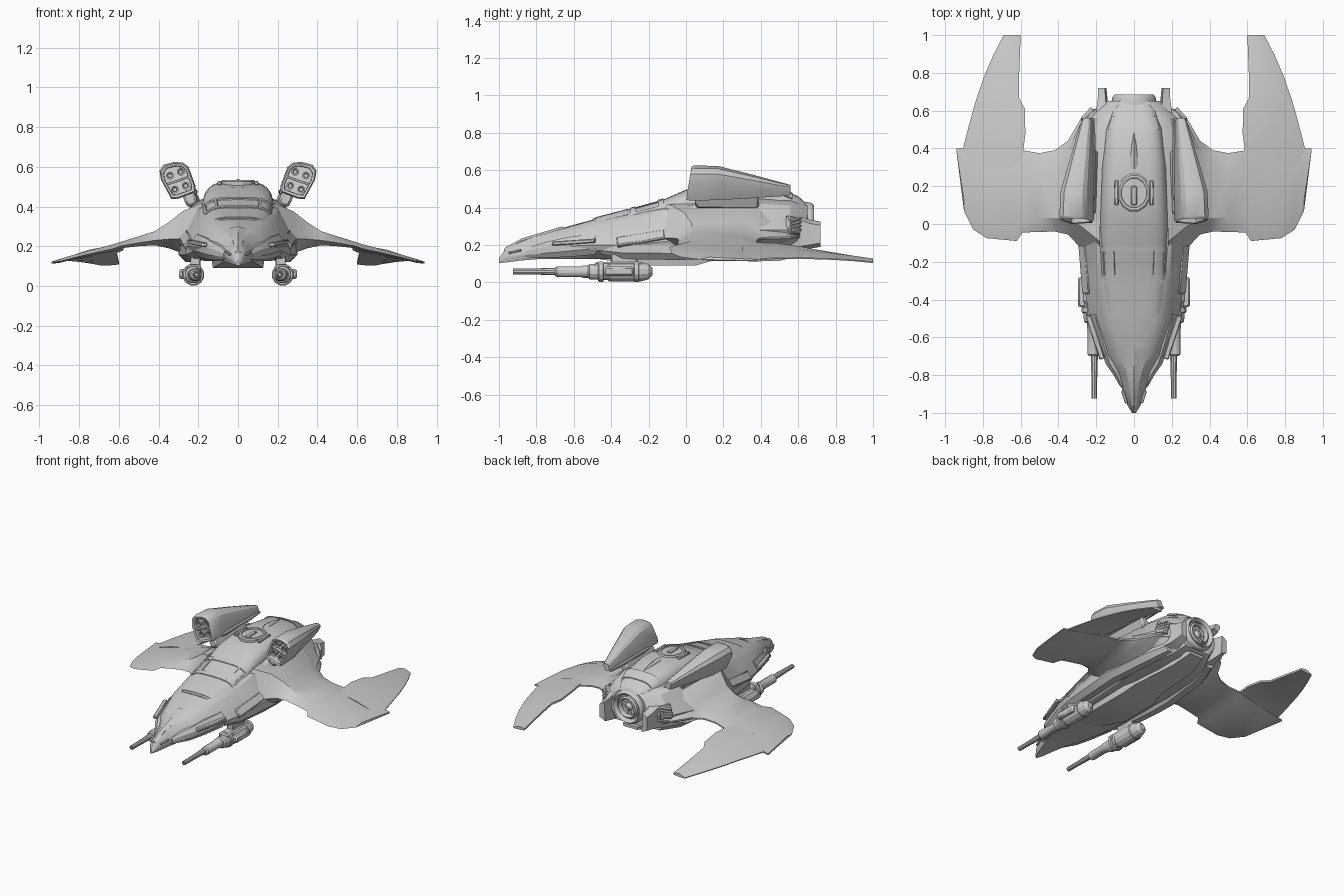
import bpy, bmesh
from math import sin, cos, pi, radians
from mathutils import Matrix


def finish(name, bm, mirror=False, bevel=0, angle=28):
    bmesh.ops.recalc_face_normals(bm, faces=bm.faces)
    me = bpy.data.meshes.new(name)
    bm.to_mesh(me)
    bm.free()
    ob = bpy.data.objects.new(name, me)
    bpy.context.collection.objects.link(ob)
    if bevel:
        m = ob.modifiers.new("bevel", 'BEVEL')
        m.width, m.segments = bevel, 1
    if mirror:
        ob.modifiers.new("mirror", 'MIRROR')
    bpy.ops.object.select_all(action='DESELECT')
    ob.select_set(True)
    bpy.context.view_layer.objects.active = ob
    bpy.ops.object.shade_smooth_by_angle(angle=radians(angle))
    return ob


def loft(name, rings, mirror=False, angle=28):
    """Skin closed rings of 3D points and cap both ends."""
    bm = bmesh.new()
    vs = [[bm.verts.new(p) for p in r] for r in rings]
    n = len(vs[0])
    for a, b in zip(vs, vs[1:]):
        for i in range(n):
            bm.faces.new((a[i], a[(i + 1) % n], b[(i + 1) % n], b[i]))
    bm.faces.new(vs[0])
    bm.faces.new(vs[-1])
    return finish(name, bm, mirror, angle=angle)


def ell(x, y, z, rx, rz, n=16):
    return [(x + rx * cos(2 * pi * (i + .5) / n), y, z + rz * sin(2 * pi * (i + .5) / n)) for i in range(n)]


def tube(name, x, z, stations, n=16, mirror=False):
    return loft(name, [ell(x, y, z, r, r, n) for y, r in stations], mirror)


def box(name, c, size, rot=(0, 0, 0), mirror=False, bevel=.005):
    bm = bmesh.new()
    m = Matrix.Translation(c)
    for ang, ax in zip(rot, 'XYZ'):
        m = m @ Matrix.Rotation(radians(ang), 4, ax)
    bmesh.ops.create_cube(bm, size=1, matrix=m @ Matrix.Diagonal((*size, 1)))
    return finish(name, bm, mirror, bevel)


def sym(half, y):
    """Close a half outline (top centre to bottom centre) about x = 0."""
    return [(x, y, z) for x, z in half] + [(-x, y, z) for x, z in half[-2:0:-1]]


# Main hull: y, top z, deck half width, shoulder x z, widest x z, belly x z
hull = [(-1.0, .125, .004, .008, .115, .010, .110, .006, .102),
        (-.96, .188, .012, .028, .165, .035, .14, .025, .107),
        (-.88, .225, .020, .045, .195, .060, .15, .05, .117),
        (-.78, .255, .040, .075, .22, .105, .17, .08, .125),
        (-.70, .28, .070, .115, .25, .160, .19, .11, .125),
        (-.50, .335, .120, .170, .30, .235, .20, .15, .125),
        (-.30, .38, .140, .190, .34, .270, .20, .17, .125),
        (-.10, .41, .150, .200, .39, .295, .22, .18, .13),
        (.10, .44, .160, .220, .42, .335, .29, .19, .135),
        (.40, .45, .160, .220, .42, .345, .28, .18, .135),
        (.56, .44, .130, .190, .41, .270, .28, .14, .15),
        (.65, .415, .080, .115, .38, .150, .29, .10, .19)]
loft("hull", [sym([(0, zt), (wt, zt - .004), (ws, zs), (wm, zm), (wm * .95, zm * .65 + zb * .35), (wb, zb), (0, zb)], y)
              for y, zt, wt, ws, zs, wm, zm, wb, zb in hull])

# Belly keel and lower flank nacelles
loft("belly_keel", [sym([(0, .17), (w, .17), (w * .9, z), (0, z)], y) for y, w, z in
                    [(-.5, .07, .13), (-.25, .14, .09), (.05, .14, .09), (.14, .12, .115), (.5, .09, .115), (.64, .06, .15)]])
loft("flank_nacelle", [ell(x, y, z, rx, rz, 8) for y, x, z, rx, rz in
                       [(-.46, .2, .185, .03, .035), (-.34, .215, .18, .055, .06), (-.06, .235, .18, .06, .065),
                        (.08, .24, .185, .065, .068), (.40, .21, .19, .065, .068), (.57, .17, .2, .04, .05)]], True)

# Dorsal spine: y, half width, base z, top z
spine = [(-.50, .14, .28, .34), (-.30, .165, .32, .392), (-.12, .175, .35, .443), (0, .18, .38, .495),
         (.15, .175, .39, .522), (.30, .17, .39, .527), (.50, .15, .38, .505), (.60, .12, .36, .46), (.66, .09, .33, .405)]


def spine_pt(y, t, lift=0):
    """Point on the spine arc; t runs from 0 (right) to 1 (left)."""
    for a, b in zip(spine, spine[1:]):
        if y <= b[0]:
            break
    k = (y - a[0]) / (b[0] - a[0])
    w, zl, zt = (a[i] + (b[i] - a[i]) * k for i in (1, 2, 3))
    c, s = cos(pi * t), sin(pi * t)
    x = abs(c) ** .6 * (1 if c > 0 else -1) * (w + lift)
    return (x, y, zl + (zt - zl + lift) * max(s, 0) ** .6)


def patch(name, ys, t0, t1, lift=.006, n=10, mirror=False):
    ts = [t0 + (t1 - t0) * i / n for i in range(n + 1)]
    loft(name, [[spine_pt(y, t, lift) for t in ts] + [spine_pt(y, t, -.01) for t in ts[::-1]] for y in ys], mirror)


patch("dorsal_spine", [r[0] for r in spine], 0, 1, 0, 18)

# Windscreen frame, canopy panel and deck plates
patch("windscreen_lower_frame", (-.30, -.27), .06, .94)
patch("windscreen_upper_frame", (-.15, -.12), .06, .94)
patch("windscreen_side_frame", (-.28, -.13), .06, .16, n=4, mirror=True)
patch("windscreen_divider", (-.28, -.13), .33, .36, n=2, mirror=True)
patch("canopy_plate", (-.485, -.31), .14, .86, .004)
patch("rear_deck_plate", (.50, .57), .2, .8, .006)


# Roof hatch and trailing antenna fairing
def flat_ring(r, z):
    return [(p[0], .165 + p[2] * 1.15, z) for p in ell(0, 0, 0, r, r, 12)]


loft("roof_hatch", [flat_ring(.09, .50), flat_ring(.09, .526), flat_ring(.082, .533), flat_ring(.07, .533), flat_ring(.068, .526)])
box("hatch_handle", (0, .15, .527), (.03, .1, .018))
box("hatch_clamp", (.093, .165, .518), (.022, .13, .022), mirror=True)
loft("antenna_fairing", [sym([(0, z), (w, z - .012), (w, .49), (0, .49)], y) for y, w, z in
                         [(.29, .02, .532), (.33, .022, .538), (.42, .012, .528), (.48, .004, .512)]])

# Nose cheeks, ridge, sensor slots and flank strakes
loft("nose_cheek", [ell(x, y, z, rx, rz, 8) for y, x, z, rx, rz in
                    [(-.86, .06, .155, .015, .022), (-.80, .08, .165, .03, .038), (-.74, .115, .175, .038, .047),
                     (-.62, .15, .19, .042, .058), (-.48, .19, .205, .045, .06)]], True)
loft("nose_ridge", [sym([(0, z + .012), (w, z), (w, z - .04), (0, z - .04)], y) for y, w, z in
                    [(-.97, .012, .172), (-.88, .024, .222), (-.78, .034, .252), (-.66, .05, .288)]])
box("nose_slot", (.05, -.915, .165), (.016, .07, .012), (12, 0, -18), True, .003)
box("side_strake", (.205, -.60, .215), (.03, .24, .022), (4, 0, -18), True)
box("flank_panel", (.257, -.24, .232), (.03, .26, .06), (5, -40, -6), True, .006)

# Main wings: x, leading y, trailing y, top z, bottom z
wing = [(.18, -.24, .62, .42, .15), (.28, -.13, .56, .375, .165), (.35, -.055, .44, .32, .19), (.42, -.04, .39, .275, .205),
        (.50, -.042, .375, .25, .20), (.59, -.045, .39, .222, .19), (.62, -.09, .39, .212, .177), (.78, -.075, .395, .17, .145),
        (.85, -.03, .398, .15, .128), (.90, .07, .40, .135, .116), (.94, .385, .40, .122, .112)]
rings = []
for x, y0, y1, zt, zb in wing:
    c, m = y1 - y0, zb + (zt - zb) * .35
    rings.append([(x, y0, m), (x, y0 + c * .17, zt), (x, y0 + c * .75, zt), (x, y1, m + .006),
                  (x, y1, m - .004), (x, y0 + c * .75, zb), (x, y0 + c * .17, zb)])
loft("main_wing", rings, True)

# Swept trailing wing blades: y, inner x, outer x, inner z, outer z
blade = [(.30, .585, .91, .212, .13), (.40, .585, .905, .212, .128), (.48, .575, .885, .21, .130), (.61, .578, .85, .193, .132),
         (.67, .61, .832, .18, .130), (.79, .608, .79, .16, .126), (.90, .604, .742, .14, .119), (1.0, .60, .69, .122, .109)]
loft("wing_blade", [[(xi, y, zi), ((xi + xo) / 2, y, (zi + zo) / 2 + .012), (xo, y, zo), (xo, y, zo - .006),
                     ((xi + xo) / 2, y, (zi + zo) / 2 - .012), (xi, y, zi - .014)]
                    for y, xi, xo, zi, zo in blade], True)

# Launcher pods: one outline, tapering towards the tail, with recessed mouth
pod = [(.32, .625), (.375, .61), (.395, .58), (.388, .535), (.335, .437), (.30, .44), (.215, .472), (.213, .50), (.25, .60), (.275, .62)]


def pod_ring(y, s, cx=.305, cz=.53, lean=0):
    return [(cx + (x - .305) * s, y + (z - .53) * lean, cz + (z - .53) * s) for x, z in pod]


loft("launcher_pod", [pod_ring(.07, .76, lean=.15), pod_ring(.02, .78, lean=.15), pod_ring(.015, .92, lean=.15),
                      pod_ring(.03, 1, lean=.15), pod_ring(.17, .97, .302), pod_ring(.36, .66, .275, .512),
                      pod_ring(.54, .34, .25, .494), pod_ring(.56, .27, .248, .494)], True)
for i in range(2):
    for j in range(2):
        u, v = (i - .5) * .058, (j - .5) * .075
        x, z = .303 + u * .94 + v * .33, .53 - u * .33 + v * .94
        tube(f"launch_tube_{i}{j}", x, z, [(.055, .010), (.035, .012), (.032, .02), (.08, .02)], 10, True)
box("pod_mouth_bar", (.303, .045, .53), (.13, .03, .012), (0, 19, 0), True, .002)
box("pod_pylon", (.235, .22, .44), (.06, .34, .08), (-2, 25, 3), True, .012)
tube("pod_inner_pipe", .218, .475, [(.12, .010), (.16, .015), (.46, .015), (.56, .008)], 8, True)

# Underslung guns
tube("gun_body", .225, .057, [(-.525, .03), (-.515, .042), (-.42, .046), (-.41, .053), (-.24, .053), (-.20, .042), (-.18, .02)], 12, True)
tube("gun_sleeve", .216, .057, [(-.70, .022), (-.69, .030), (-.56, .030), (-.55, .034), (-.5, .034)], 12, True)
tube("gun_barrel", .21, .058, [(-.88, .008), (-.925, .010), (-.925, .015), (-.82, .016), (-.69, .02)], 10, True)
box("gun_feed", (.275, -.36, .06), (.045, .16, .05), (0, 0, 0), True, .01)
box("gun_saddle", (.22, -.36, .088), (.07, .26, .04), mirror=True, bevel=.008)
box("gun_mount", (.215, -.33, .12), (.05, .14, .07), mirror=True)
for k, y in enumerate((-.47, -.28)):
    tube(f"gun_collar_{k}", .225, .057, [(y, .05), (y + .005, .056), (y + .025, .056), (y + .03, .05)], 12, True)

# Rear engine nozzle with bladed disc
nz = .31
tube("engine_cowl", 0, nz, [(.62, .085), (.67, .092), (.685, .104), (.67, .116), (.62, .125), (.52, .13)], 24)
tube("nozzle_ring", 0, nz, [(.62, .055), (.67, .06), (.68, .068), (.67, .078), (.61, .08)], 20)
tube("nozzle_hub", 0, nz, [(.61, .03), (.655, .028), (.675, .012)], 12)
bm = bmesh.new()
for i in range(10):
    m = Matrix.Translation((0, .645, nz)) @ Matrix.Rotation(2 * pi * i / 10, 4, 'Y')
    bmesh.ops.create_cube(bm, size=1, matrix=m @ Matrix.Translation((.05, 0, 0)) @ Matrix.Diagonal((.07, .02, .008, 1)))
finish("nozzle_blades", bm)

# Tail prongs beside the nozzle
loft("tail_prong", [[(x - w, y, z0), (x + w, y, z0 + .02), (x + w, y, z1 - .02), (x - w * .6, y, z1)] for y, x, w, z0, z1 in
                    [(.42, .19, .06, .15, .38), (.60, .165, .035, .17, .36), (.66, .166, .026, .18, .335), (.72, .168, .022, .19, .325)]], True)

# Side exhaust vents
box("side_vent_frame", (.235, .572, .305), (.03, .085, .09), (0, -15, 45), True)
for k in range(4):
    box(f"vent_slat_{k}", (.247, .584, .275 + k * .02), (.02, .075, .008), (0, 20, 45), True, 0)
